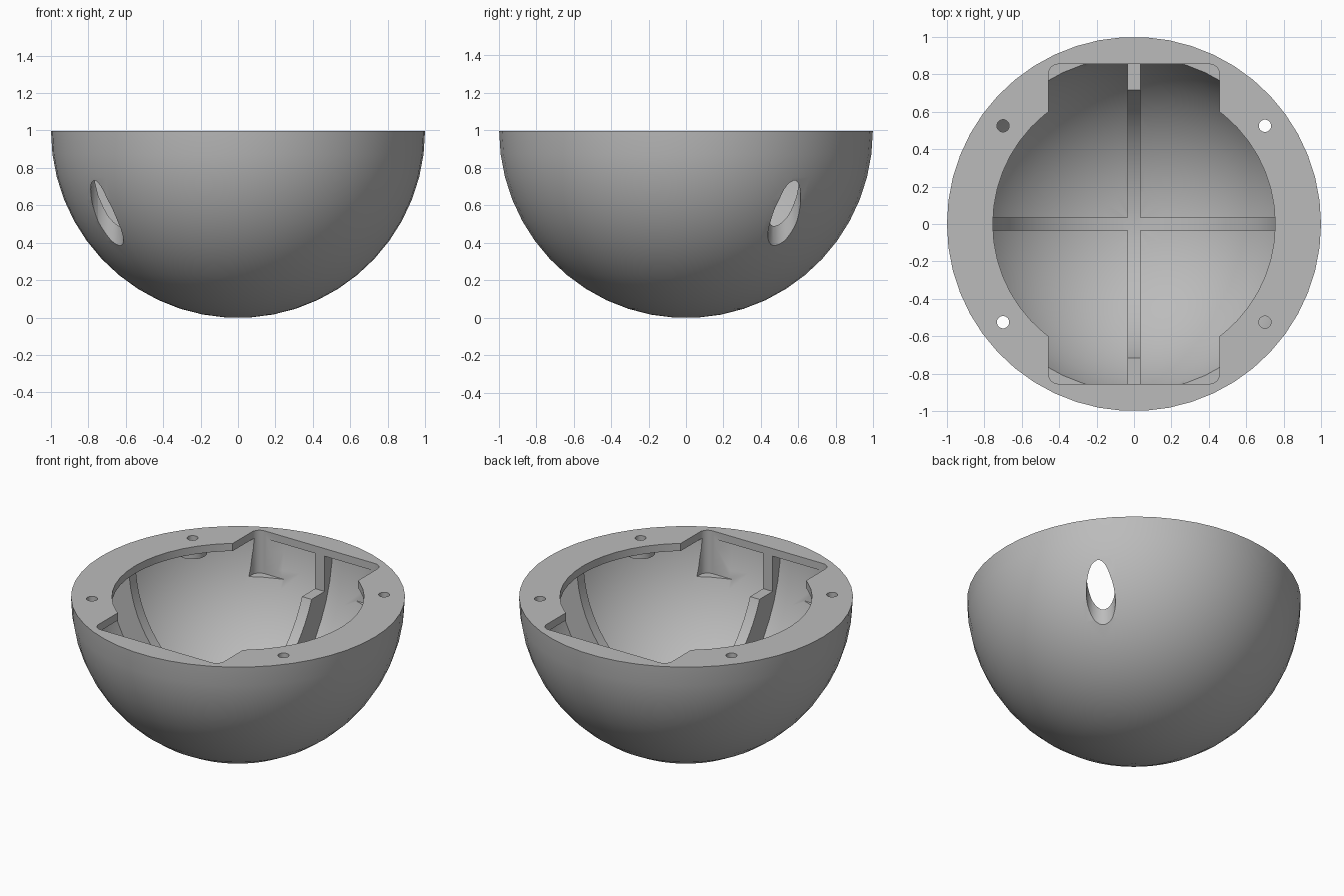
import bpy, bmesh
from math import sin, cos, radians, pi
from mathutils import Matrix

cube = bpy.data.objects.get("Cube")
if cube:
    bpy.data.objects.remove(cube, do_unlink=True)

SEGMENTS = 50
STEP = 360 / SEGMENTS
RIM = cos(radians(STEP / 2))      # rim height, the bowl's lowest ring sits on the ground
OUTER, INNER, RIB = 1.0, 0.94, 0.772
LIP, LIP_DEPTH = 0.755, 0.05

grey = bpy.data.materials.new("plain_grey")
grey.use_nodes = True
colour = (0.5, 0.5, 0.5, 1)
grey.diffuse_color = colour
grey.node_tree.nodes["Principled BSDF"].inputs["Base Color"].default_value = colour


def finish(bm, name):
    bmesh.ops.recalc_face_normals(bm, faces=bm.faces)
    mesh = bpy.data.meshes.new(name)
    bm.to_mesh(mesh)
    bm.free()
    mesh.materials.append(grey)
    obj = bpy.data.objects.new(name, mesh)
    bpy.context.collection.objects.link(obj)
    return obj


def arc(radius, angles):
    return [(radius * cos(radians(a)), RIM - radius * sin(radians(a))) for a in angles]


def lathe(name, profile):
    """Spin a closed profile; its first and last points get flat caps."""
    bm = bmesh.new()
    rings = []
    for r, z in profile:
        rings.append([bm.verts.new((r * cos(2 * pi * i / SEGMENTS), r * sin(2 * pi * i / SEGMENTS), z))
                      for i in range(SEGMENTS)])
    for a, b in zip(rings, rings[1:]):
        for i in range(SEGMENTS):
            j = (i + 1) % SEGMENTS
            bm.faces.new((a[i], a[j], b[j], b[i]))
    bm.faces.new(rings[0])
    bm.faces.new(rings[-1])
    return finish(bm, name)


def cylinder(name, x, y, radius, low, high):
    bm = bmesh.new()
    bmesh.ops.create_cone(bm, cap_ends=True, segments=32, radius1=radius, radius2=radius,
                          depth=high - low, matrix=Matrix.Translation((x, y, (low + high) / 2)))
    return finish(bm, name)


def rib(name, turn):
    """Half ring strip that follows the inside of the bowl."""
    bm = bmesh.new()
    angles = [1.5 + 177 * i / 40 for i in range(41)]
    outline = arc(0.965, angles) + arc(RIB, reversed(angles))
    face = bm.faces.new([bm.verts.new((x, -0.035, z)) for x, z in outline])
    extruded = bmesh.ops.extrude_face_region(bm, geom=[face])["geom"]
    bmesh.ops.translate(bm, vec=(0, 0.07, 0), verts=[v for v in extruded if isinstance(v, bmesh.types.BMVert)])
    bmesh.ops.rotate(bm, verts=bm.verts, matrix=Matrix.Rotation(turn, 3, "Z"))
    return finish(bm, name)


def rounded_box(name, half_x, half_y, low, high, radius):
    bm = bmesh.new()
    bmesh.ops.create_cube(bm, size=1)
    bmesh.ops.scale(bm, vec=(2 * half_x, 2 * half_y, high - low), verts=bm.verts)
    bmesh.ops.translate(bm, vec=(0, 0, (low + high) / 2), verts=bm.verts)
    upright = [e for e in bm.edges if abs(e.verts[0].co.z - e.verts[1].co.z) > 0.1]
    bmesh.ops.bevel(bm, geom=upright, offset=radius, segments=6, profile=0.5, affect="EDGES")
    return finish(bm, name)


def combine(target, helper, operation):
    helper.hide_render = True
    mod = target.modifiers.new(helper.name, "BOOLEAN")
    mod.operation, mod.solver, mod.object = operation, "EXACT", helper
    bpy.context.view_layer.objects.active = target
    bpy.ops.object.modifier_apply(modifier=mod.name)
    bpy.data.objects.remove(helper, do_unlink=True)


# Hollow bowl with an inward lip around its rim
down = [STEP * i for i in range(13)]
lip_angle = 3.05
inside = arc(INNER, [lip_angle] + down[1:])
bowl = lathe("bowl", list(reversed(arc(OUTER, down))) + [(LIP, RIM), (LIP, RIM - LIP_DEPTH)] + inside)

# Crossed inner ribs
for label, turn in (("side_rib", 0), ("front_back_rib", pi / 2)):
    combine(bowl, rib(label, turn), "UNION")

# Screw bosses under the lip on one diagonal
for s in (-1, 1):
    combine(bowl, cylinder("screw_boss", s * 0.7, -s * 0.525, 0.0875, RIM - 0.1, RIM - 0.02), "UNION")

# Rectangular opening notched into lip, ribs and wall
combine(bowl, rounded_box("opening_cutter", 0.458, 0.855, 0.715, 1.2, 0.055), "DIFFERENCE")

# Screw holes in the lip, with wide access holes through the wall on the other diagonal
for s in (-1, 1):
    for t in (-1, 1):
        combine(bowl, cylinder("screw_hole_cutter", s * 0.7, t * 0.525, 0.033, 0.8, 1.2), "DIFFERENCE")
    combine(bowl, cylinder("access_hole_cutter", s * 0.7, s * 0.525, 0.0875, 0.1, RIM - 0.055), "DIFFERENCE")

# Smooth curved surfaces, crisp edges
bpy.ops.object.select_all(action="DESELECT")
bowl.select_set(True)
bpy.context.view_layer.objects.active = bowl
bpy.ops.object.shade_smooth_by_angle(angle=radians(25))
